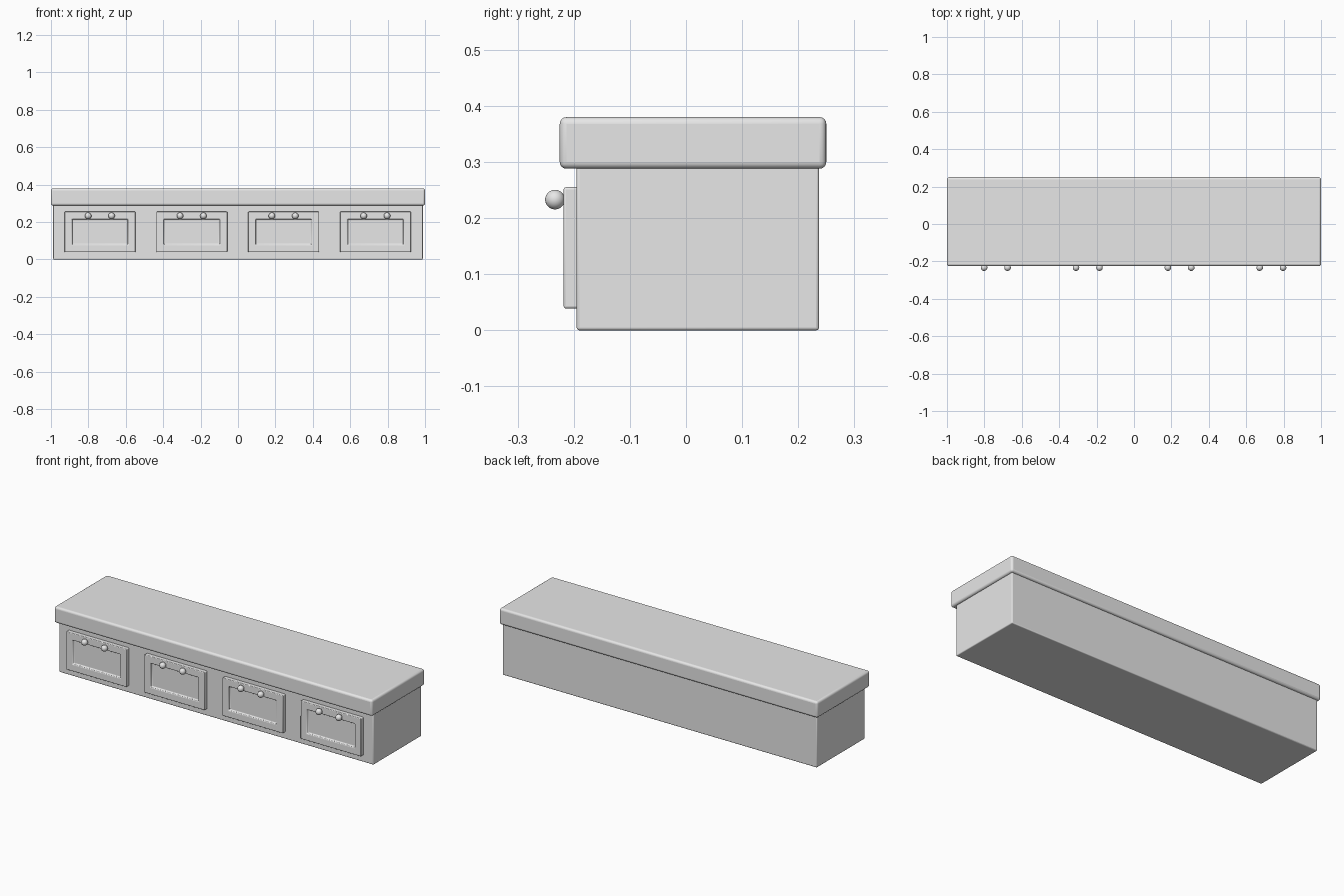
import bpy
import bmesh
from mathutils import Vector

if "Cube" in bpy.data.objects:
    bpy.data.objects.remove(bpy.data.objects["Cube"], do_unlink=True)

# One plain grey finish for the whole bench
grey = bpy.data.materials.new("plain_grey")
grey.use_nodes = True
grey.diffuse_color = (0.8, 0.8, 0.8, 1)
grey.node_tree.nodes["Principled BSDF"].inputs["Base Color"].default_value = (0.8, 0.8, 0.8, 1)


def finish(name, bm, bevel=0, segments=3):
    mesh = bpy.data.meshes.new(name)
    bm.to_mesh(mesh)
    bm.free()
    mesh.materials.append(grey)
    obj = bpy.data.objects.new(name, mesh)
    bpy.context.collection.objects.link(obj)
    if bevel:
        mod = obj.modifiers.new("soft_edges", "BEVEL")
        mod.width = bevel
        mod.segments = segments
        mod.limit_method = "ANGLE"
    bpy.ops.object.select_all(action="DESELECT")
    obj.select_set(True)
    bpy.context.view_layer.objects.active = obj
    bpy.ops.object.shade_smooth_by_angle()
    return obj


def box(low, high):
    low, high = Vector(low), Vector(high)
    bm = bmesh.new()
    bmesh.ops.create_cube(bm, size=1)
    bmesh.ops.scale(bm, vec=high - low, verts=bm.verts)
    bmesh.ops.translate(bm, vec=(low + high) / 2, verts=bm.verts)
    return bm


# Cabinet body and overhanging seat
finish("cabinet_body", box((-0.988, -0.195, 0), (0.988, 0.237, 0.295)), 0.005)
finish("seat_top", box((-1, -0.225, 0.288), (1, 0.25, 0.38)), 0.012, 4)

for i in range(4):
    x = -0.738 + 0.491 * i

    # Drawer front with a recessed panel
    bm = box((x - 0.19, -0.218, 0.039), (x + 0.19, -0.19, 0.255))
    bm.faces.ensure_lookup_table()
    front = min(bm.faces, key=lambda f: f.calc_center_median().y)
    bmesh.ops.inset_region(bm, faces=[front], thickness=0.04, use_even_offset=True)
    bmesh.ops.inset_region(bm, faces=[front], thickness=0.002, use_even_offset=True)
    bmesh.ops.translate(bm, vec=(0, 0.012, 0), verts=front.verts)
    finish(f"drawer_front_{i + 1}", bm, 0.004)

    # Pair of round knobs
    for side, dx in (("right", -0.063), ("left", 0.062)):
        bm = bmesh.new()
        bmesh.ops.create_uvsphere(bm, u_segments=24, v_segments=16, radius=0.0175)
        bmesh.ops.translate(bm, vec=(x + dx, -0.2335, 0.233), verts=bm.verts)
        finish(f"knob_{i + 1}_{side}", bm)
